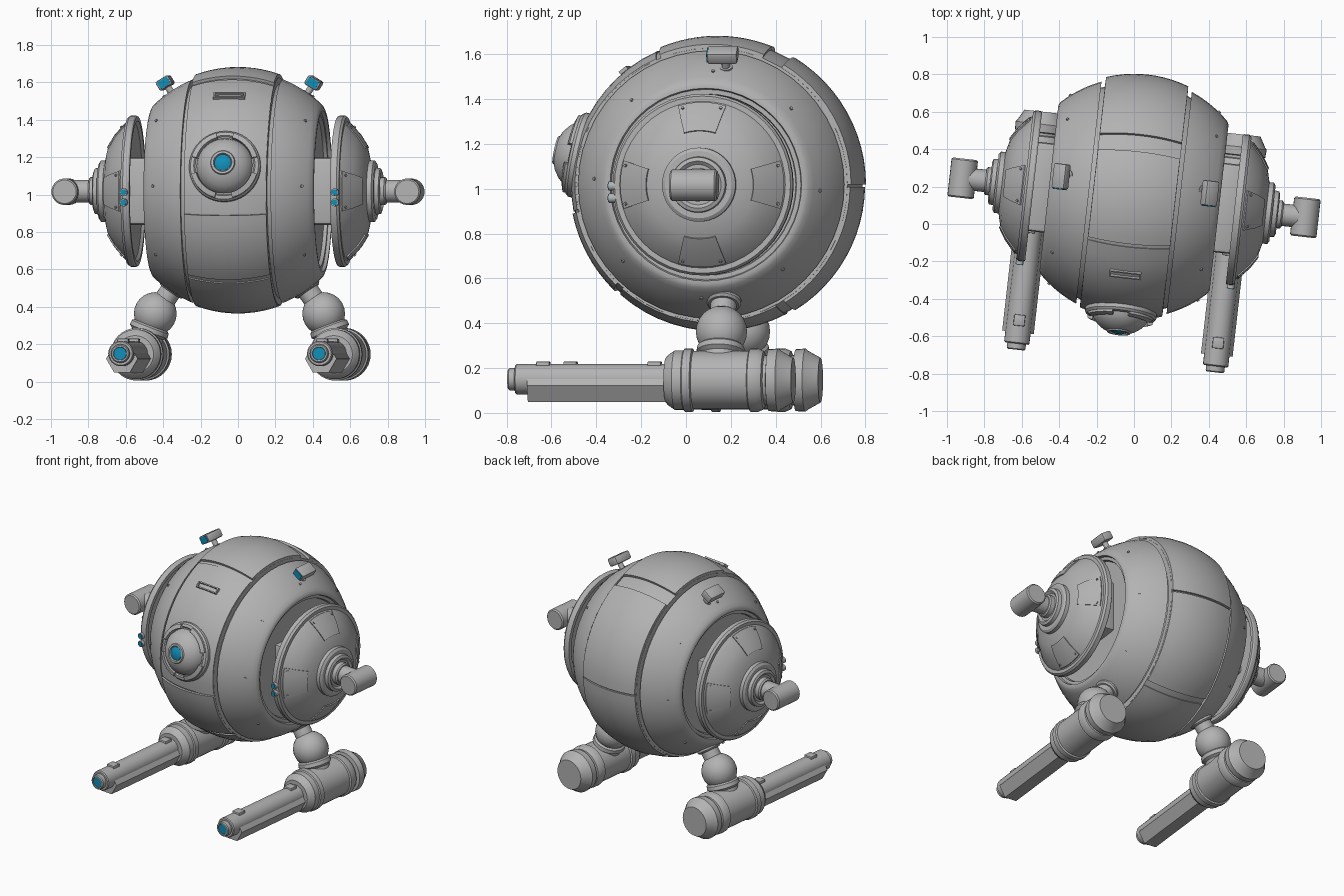
import bpy, bmesh, math
from mathutils import Matrix, Vector

if "Cube" in bpy.data.objects:
    bpy.data.objects.remove(bpy.data.objects["Cube"])

# whole machine is turned slightly about the vertical axis
G = Matrix.Translation((0, 0.14, 0)) @ Matrix.Rotation(math.radians(-6.5), 4, 'Z')
CZ = 1.018


def material(name, col):
    m = bpy.data.materials.new(name)
    m.diffuse_color = (*col, 1)
    m.use_nodes = True
    m.node_tree.nodes["Principled BSDF"].inputs["Base Color"].default_value = m.diffuse_color
    return m


GREY = material("grey_metal", (0.45, 0.45, 0.45))
BLUE = material("blue_glass", (0.006, 0.27, 0.48))


def finish(name, bm, mat):
    bmesh.ops.remove_doubles(bm, verts=bm.verts, dist=1e-5)
    bmesh.ops.recalc_face_normals(bm, faces=bm.faces)
    me = bpy.data.meshes.new(name)
    bm.to_mesh(me)
    bm.free()
    me.materials.append(mat)
    for p in me.polygons:
        p.use_smooth = True
    me.set_sharp_from_angle(angle=math.radians(28))
    ob = bpy.data.objects.new(name, me)
    bpy.context.collection.objects.link(ob)
    return ob


def lathe(name, prof, M, mat=GREY, segs=32, a0=0, a1=360, closed=False):
    """Revolve (radius, height) points about the local z axis of M."""
    bm = bmesh.new()
    full = a1 - a0 == 360
    n = segs if full else segs + 1
    rows = []
    for i in range(n):
        a = math.radians(a0 + (a1 - a0) * i / segs)
        rows.append([bm.verts.new(G @ M @ Vector((r * math.cos(a), r * math.sin(a), h)))
                     for r, h in prof])
    k = len(prof)
    for i in range(segs):
        A, B = rows[i], rows[(i + 1) % n]
        for j in range(k if closed else k - 1):
            q = (j + 1) % k
            bm.faces.new((A[j], B[j], B[q], A[q]))
    if not full:
        bm.faces.new(rows[0])
        bm.faces.new(rows[-1])
    return finish(name, bm, mat)


def box(name, size, M, mat=GREY, bevel=0.0):
    bm = bmesh.new()
    bmesh.ops.create_cube(bm, size=1, matrix=Matrix.Diagonal((*size, 1)))
    if bevel:
        bmesh.ops.bevel(bm, geom=bm.edges[:], offset=bevel, segments=2, affect='EDGES', profile=0.5)
    bmesh.ops.transform(bm, matrix=G @ M, verts=bm.verts)
    return finish(name, bm, mat)


def axis(origin, direction):
    return Matrix.Translation(origin) @ Vector(direction).to_track_quat('Z', 'Y').to_matrix().to_4x4()


def arc(R, x0, x1, n=10):
    """Sphere outline as (radius, height) between two heights."""
    out = []
    for i in range(n + 1):
        x = x0 + (x1 - x0) * i / n
        out.append((math.sqrt(max(R * R - x * x, 0)), x))
    return out


def rod(name, r, h0, h1, M, mat=GREY, segs=24, ch=0.0):
    return lathe(name, [(0, h0), (r - ch, h0), (r, h0 + ch), (r, h1 - ch), (r - ch, h1), (0, h1)], M, mat, segs)


def ball(name, r, M, segs=24):
    p = [(r * math.sin(math.pi * i / 12), -r * math.cos(math.pi * i / 12)) for i in range(13)]
    return lathe(name, p, M, GREY, segs)


# local z -> +x, angle 0 = front, 90 = up, 180 = back
X = Matrix(((0, 0, 1, 0), (-1, 0, 0, 0), (0, 1, 0, CZ), (0, 0, 0, 1)))

# body core and central band
lathe("body_core", [(0, -0.42)] + arc(0.615, -0.42, 0.42, 20) + [(0, 0.42)], X, segs=48)
lathe("centre_band", arc(0.648, -0.222, 0.222) + arc(0.60, 0.222, -0.222, 4), X, segs=48, closed=True)

# curved armour panels on the central band
for name, a0, a1, R in (("top_panel", 68, 112, 0.664), ("front_upper_panel", -10.5, 66, 0.653),
                        ("front_lower_panel", -46, -11.5, 0.659), ("belly_panel", -118, -49, 0.654),
                        ("back_upper_panel", 121, 180, 0.663), ("back_lower_panel", 181, 238, 0.659)):
    lathe(name, arc(R, -0.221, 0.221) + arc(0.61, 0.221, -0.221, 4), X, segs=12, a0=a0, a1=a1, closed=True)

# front slot: raised frame around an opening
sa = math.radians(51)
S = axis((0, -0.656 * math.cos(sa), CZ + 0.656 * math.sin(sa)), (0, -math.cos(sa), math.sin(sa)))
for s in (-1, 1):
    box("slot_frame_long", (0.17, 0.008, 0.016), S @ Matrix.Translation((0, s * 0.017, 0)))
    box("slot_frame_end", (0.008, 0.042, 0.016), S @ Matrix.Translation((s * 0.081, 0, 0)))

# front eye
ea = math.radians(12)
E = axis((0, 0, CZ), (0, -math.cos(ea), math.sin(ea)))
lathe("eye_housing", [(0, 0.58), (0.192, 0.58), (0.192, 0.643), (0.183, 0.655), (0.165, 0.66),
                      (0.158, 0.652), (0.15, 0.652), (0.142, 0.676), (0.12, 0.702), (0.09, 0.725), (0.066, 0.735),
                      (0.062, 0.743), (0.05, 0.743), (0.045, 0.732), (0, 0.732)], E, segs=40)
for k in range(4):
    lathe("eye_bracket", [(0.148, 0.64), (0.182, 0.64), (0.182, 0.668), (0.155, 0.678)], E,
          segs=8, a0=k * 90 + 15, a1=k * 90 + 75, closed=True)
lathe("eye_lens", [(0, 0.73), (0.044, 0.73), (0.044, 0.736), (0.025, 0.745), (0, 0.747)], E, BLUE)

for side, s in (("right", 1), ("left", -1)):
    F = Matrix.Diagonal((s, 1, 1, 1))
    FX = F @ X

    # side shell with recessed end
    lathe(side + "_shell", arc(0.645, 0.243, 0.45) + [(0.445, 0.458), (0.43, 0.458), (0.425, 0.44),
          (0.405, 0.44), (0.40, 0.42), (0.36, 0.40), (0.54, 0.243)], FX, segs=48, closed=True)
    for a in (0, 45, 90, 135, 180, 225, 270, 315):
        t = math.radians(a + 3)
        d = Vector((0.40, -0.506 * math.cos(t), 0.506 * math.sin(t)))
        rod("shell_rivet", 0.008, 0, 0.007, F @ axis(d + Vector((0, 0, CZ)), d), segs=8)

    # block joining body and dish
    box(side + "_dish_mount", (0.16, 0.48, 0.36), F @ Matrix.Translation((0.49, 0, CZ)), bevel=0.02)

    # dish with stepped hub
    lathe(side + "_dish", [(0, 0.555), (0.36, 0.555), (0.375, 0.54), (0.40, 0.54), (0.405, 0.548),
          (0.405, 0.575), (0.395, 0.588), (0.372, 0.588), (0.366, 0.596), (0.30, 0.654), (0.238, 0.692),
          (0.165, 0.71), (0.165, 0.735), (0.15, 0.745), (0.125, 0.745), (0.122, 0.768), (0.105, 0.775),
          (0.09, 0.762), (0, 0.762)], FX, segs=48)
    for k in range(4):
        lathe(side + "_dish_plate", [(0.364, 0.59), (0.368, 0.602), (0.303, 0.66), (0.242, 0.698), (0.236, 0.685)],
              FX, segs=6, a0=k * 90 - 17, a1=k * 90 + 17, closed=True)
        for da in (-14, 14):
            t = math.radians(k * 90 + da)
            o = Vector((0.618, -0.352 * math.cos(t), CZ + 0.352 * math.sin(t)))
            rod("plate_rivet", 0.007, -0.004, 0.006,
                F @ axis(o, (0.75, -0.66 * math.cos(t), 0.66 * math.sin(t))), segs=8)

    # side shaft and cross cylinder
    rod(side + "_shaft", 0.06, 0.75, 0.92, FX)
    rod(side + "_shaft_collar", 0.075, 0.75, 0.80, FX, ch=0.008)
    rod(side + "_cross_cylinder", 0.071, -0.105, 0.105, F @ axis((0.922, 0, CZ - 0.003), (0, -1, 0)), ch=0.008)

    # pair of small lights on the dish rim
    for dz in (-0.027, 0.027):
        L = F @ axis((0.568, -0.39, CZ - 0.033 + dz), (0, -1, 0))
        rod(side + "_rim_light_case", 0.021, 0, 0.032, L, segs=16)
        rod(side + "_rim_light", 0.016, 0.032, 0.036, L, BLUE, 16)

    # top camera on a short stalk
    C = F @ Matrix.Translation((0.40, 0.07, 1.597)) @ Matrix.Rotation(math.radians(32), 4, 'Y')
    box(side + "_camera", (0.08, 0.135, 0.055), C, bevel=0.01)
    box(side + "_camera_glass", (0.062, 0.006, 0.042), C @ Matrix.Translation((0, -0.068, 0)), BLUE)
    rod(side + "_camera_stalk", 0.018, -0.12, 0, C @ Matrix.Translation((0, 0.01, 0)), segs=12)
    rod(side + "_camera_foot", 0.03, -0.12, -0.062, C @ Matrix.Translation((0, 0.01, 0)), segs=16)

    # leg: collar, neck and ball joint
    P = Vector((0.453, 0.07, 0.363))
    N = F @ axis(P, (-0.11, 0, 0.16))
    rod(side + "_leg_neck", 0.058, 0, 0.26, N)
    rod(side + "_leg_collar", 0.078, 0.145, 0.20, N, ch=0.01)
    ball(side + "_leg_ball", 0.115, F @ Matrix.Translation(P))
    Q = Vector((0.535, 0.07, 0.148))
    K = F @ axis(P, Q - P)
    lathe(side + "_ball_cup", [(0, 0.05), (0.085, 0.06), (0.105, 0.075), (0.108, 0.10), (0.09, 0.115),
                               (0.09, 0.20), (0, 0.20)], K)

    # leg motor drum (height runs toward the back)
    D = F @ axis((0.535, 0, 0.146), (0, 1, 0))
    lathe(side + "_motor", [(0, -0.17), (0.10, -0.17), (0.112, -0.16), (0.133, -0.13), (0.133, -0.09),
          (0.141, -0.085), (0.141, -0.05), (0.131, -0.045), (0.131, 0.205), (0.141, 0.21), (0.141, 0.245),
          (0.13, 0.27), (0.112, 0.275), (0.112, 0.288), (0.138, 0.292), (0.141, 0.335), (0.132, 0.345),
          (0.10, 0.402), (0, 0.402)], D, segs=32)

    # barrel: round tube in a six-sided shroud
    B = F @ axis((0.535, 0, 0.15), (0, -1, 0))
    rod(side + "_barrel_tube", 0.068, 0.12, 0.845, B, ch=0.006)
    H = F @ axis((0.535, 0, 0.122), (0, -1, 0))
    rod(side + "_barrel_shroud", 0.085, 0.15, 0.785, H, segs=6)
    for h in (0.22, 0.72):
        box(side + "_barrel_clamp", (0.06, 0.06, 0.03), F @ Matrix.Translation((0.535, -h, 0.214)), bevel=0.005)
    lathe(side + "_muzzle", [(0, 0.83), (0.05, 0.83), (0.05, 0.872), (0.044, 0.878), (0.036, 0.878),
                             (0.034, 0.868), (0, 0.868)], B, segs=24)
    rod(side + "_muzzle_light", 0.034, 0.867, 0.874, B, BLUE, 24)
